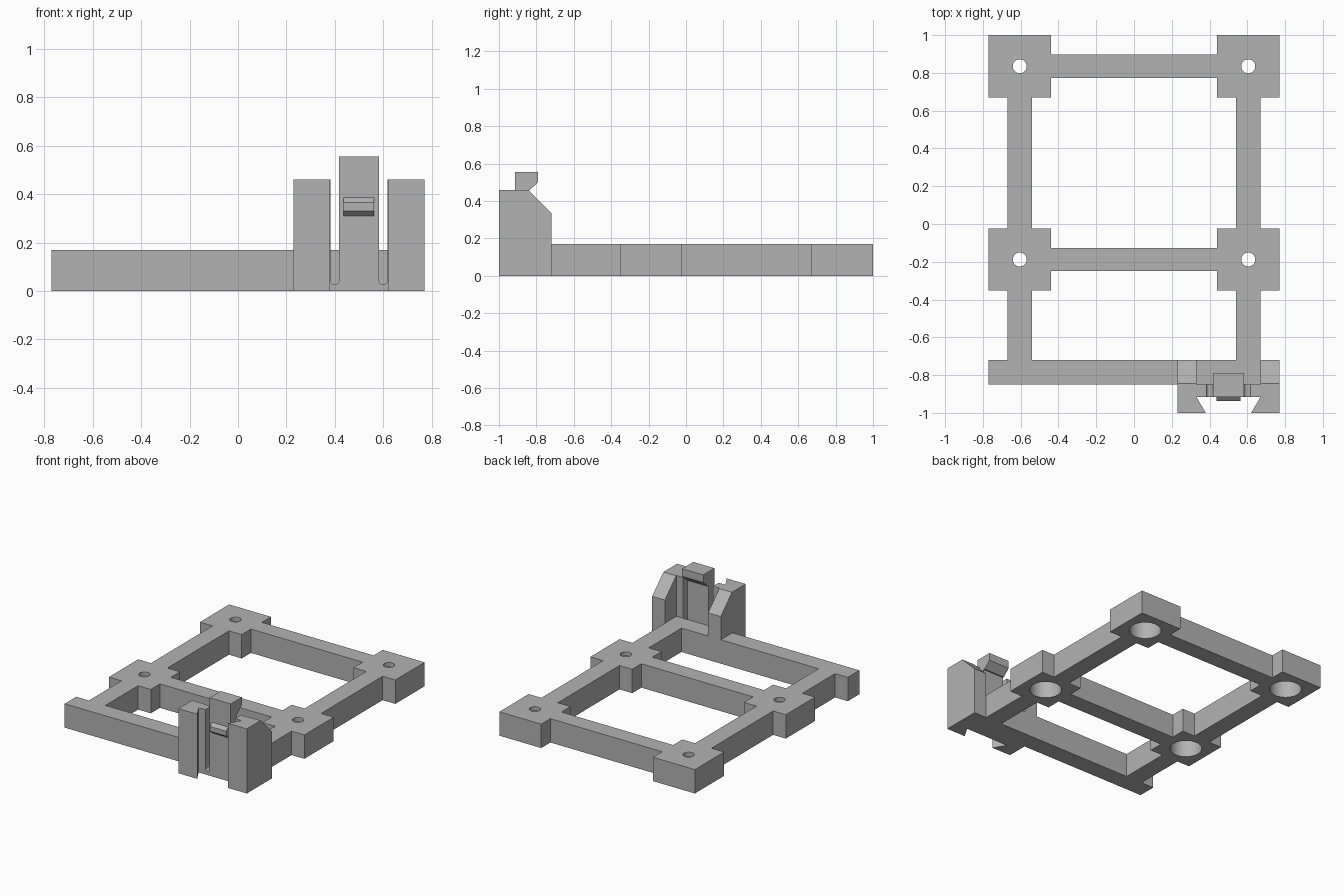
import bpy, bmesh, math
from mathutils import Matrix, Vector

if "Cube" in bpy.data.objects:
    bpy.data.objects.remove(bpy.data.objects["Cube"])

grey = bpy.data.materials.new("plain_grey")
grey.use_nodes = True
colour = (0.45, 0.45, 0.45, 1)
grey.diffuse_color = colour
grey.node_tree.nodes["Principled BSDF"].inputs["Base Color"].default_value = colour


def make_object(name, bm):
    bmesh.ops.recalc_face_normals(bm, faces=bm.faces)
    mesh = bpy.data.meshes.new(name)
    bm.to_mesh(mesh)
    bm.free()
    mesh.materials.append(grey)
    obj = bpy.data.objects.new(name, mesh)
    bpy.context.collection.objects.link(obj)
    return obj


def prism(points, place, start, end):
    """Extrude a 2D outline; place maps (a, b, depth) to xyz."""
    bm = bmesh.new()
    face = bm.faces.new([bm.verts.new(place(a, b, start)) for a, b in points])
    top = bmesh.ops.extrude_face_region(bm, geom=[face])["geom"]
    shift = Vector(place(0, 0, end)) - Vector(place(0, 0, start))
    bmesh.ops.translate(bm, vec=shift, verts=[g for g in top if isinstance(g, bmesh.types.BMVert)])
    return bm


def along_x(a, b, d): return (d, a, b)
def along_y(a, b, d): return (a, d, b)
def along_z(a, b, d): return (a, b, d)


HEIGHT = 0.17
BLOCK_Y = (0.835, -0.188)      # centres of the rows of corner blocks
POST_X = 0.605

# Frame: plan rectangles merged on a grid of cells, then extruded
rects = [(-0.77, 0.23, -0.85, -0.72), (0.33, 0.67, -0.85, -0.72)]
for y in BLOCK_Y:
    rects.append((-0.44, 0.44, y - 0.062, y + 0.062))
for s in (-1, 1):
    rects.append((s * POST_X - 0.065, s * POST_X + 0.065, -0.72, 0.9))
    for y in BLOCK_Y:
        rects.append((s * POST_X - 0.165, s * POST_X + 0.165, y - 0.165, y + 0.165))
xs = sorted({round(v, 4) for r in rects for v in r[:2]})
ys = sorted({round(v, 4) for r in rects for v in r[2:]})
bm = bmesh.new()
for x0, x1 in zip(xs, xs[1:]):
    for y0, y1 in zip(ys, ys[1:]):
        cx, cy = (x0 + x1) / 2, (y0 + y1) / 2
        if any(r[0] < cx < r[1] and r[2] < cy < r[3] for r in rects):
            bm.faces.new([bm.verts.new((x, y, 0)) for x, y in
                          ((x0, y0), (x1, y0), (x1, y1), (x0, y1))])
bmesh.ops.remove_doubles(bm, verts=bm.verts, dist=1e-5)
top = bmesh.ops.extrude_face_region(bm, geom=bm.faces[:])["geom"]
bmesh.ops.translate(bm, vec=(0, 0, HEIGHT), verts=[g for g in top if isinstance(g, bmesh.types.BMVert)])
bmesh.ops.recalc_face_normals(bm, faces=bm.faces)
bmesh.ops.dissolve_limit(bm, angle_limit=0.01, verts=bm.verts, edges=bm.edges)
frame = make_object("frame", bm)


def drill(name, radius, z0, z1):
    """Cut a round hole in every corner block."""
    bm = bmesh.new()
    for s in (-1, 1):
        for y in BLOCK_Y:
            bmesh.ops.create_cone(bm, cap_ends=True, segments=48, radius1=radius, radius2=radius,
                                  depth=z1 - z0,
                                  matrix=Matrix.Translation((s * POST_X, y, (z0 + z1) / 2)))
    cutter = make_object(name, bm)
    cutter.hide_render = True
    mod = frame.modifiers.new(name, "BOOLEAN")
    mod.operation, mod.solver, mod.object = "DIFFERENCE", "EXACT", cutter
    bpy.context.view_layer.objects.active = frame
    bpy.ops.object.modifier_apply(modifier=mod.name)
    bpy.data.objects.remove(cutter)


drill("screw_head_recess", 0.105, -0.1, 0.14)
drill("screw_hole", 0.037, -0.1, 0.3)

# Clip columns: dovetail plan with a sloped back top, mirrored about the clip centre
CLIP_X = 0.5
plan = [(-0.27, -1), (-0.12, -1), (-0.17, -0.915), (-0.17, -0.72), (-0.27, -0.72)]
for side, s in (("right", 1), ("left", -1)):
    bm = prism([(CLIP_X + s * x, y) for x, y in plan], along_z, 0, 0.46)
    cut = bmesh.ops.bisect_plane(bm, geom=bm.verts[:] + bm.edges[:] + bm.faces[:],
                                 plane_co=(0, -0.845, 0.46), plane_no=(0, 1, 1), clear_outer=True)
    bmesh.ops.holes_fill(bm, edges=[e for e in bm.edges if e.is_boundary])
    make_object(side + "_clip_column", bm)

# Spring plate: central tongue freed by two round-bottomed slots
SLOT_X, SLOT_R, SLOT_Z = 0.1, 0.017, 0.043
half = [(0.17, 0), (0.17, 0.46), (SLOT_X + SLOT_R, 0.46)]
half += [(SLOT_X + SLOT_R * math.cos(t), SLOT_Z - SLOT_R * math.sin(t))
         for t in (math.pi * i / 10 for i in range(11))]
half.append((SLOT_X - SLOT_R, 0.455))
outline = half + [(-x, z) for x, z in reversed(half)]
make_object("spring_plate", prism([(CLIP_X + x, z) for x, z in outline], along_y, -0.915, -0.85))

# Latch head on top of the tongue, overhanging to the back
head = [(-0.915, 0.455), (-0.84, 0.455), (-0.79, 0.5), (-0.79, 0.555), (-0.915, 0.555)]
tongue = SLOT_X - SLOT_R
make_object("latch_head", prism(head, along_x, CLIP_X - tongue, CLIP_X + tongue))

# Small catch on the front of the tongue
catch = [(-0.91, 0.305), (-0.938, 0.33), (-0.938, 0.365), (-0.91, 0.39)]
make_object("latch_catch", prism(catch, along_x, CLIP_X - 0.063, CLIP_X + 0.063))

# Smooth the round holes and slots, keep edges crisp
for name in ("frame", "spring_plate"):
    bpy.ops.object.select_all(action="DESELECT")
    obj = bpy.data.objects[name]
    obj.select_set(True)
    bpy.context.view_layer.objects.active = obj
    bpy.ops.object.shade_smooth_by_angle(angle=math.radians(30))
